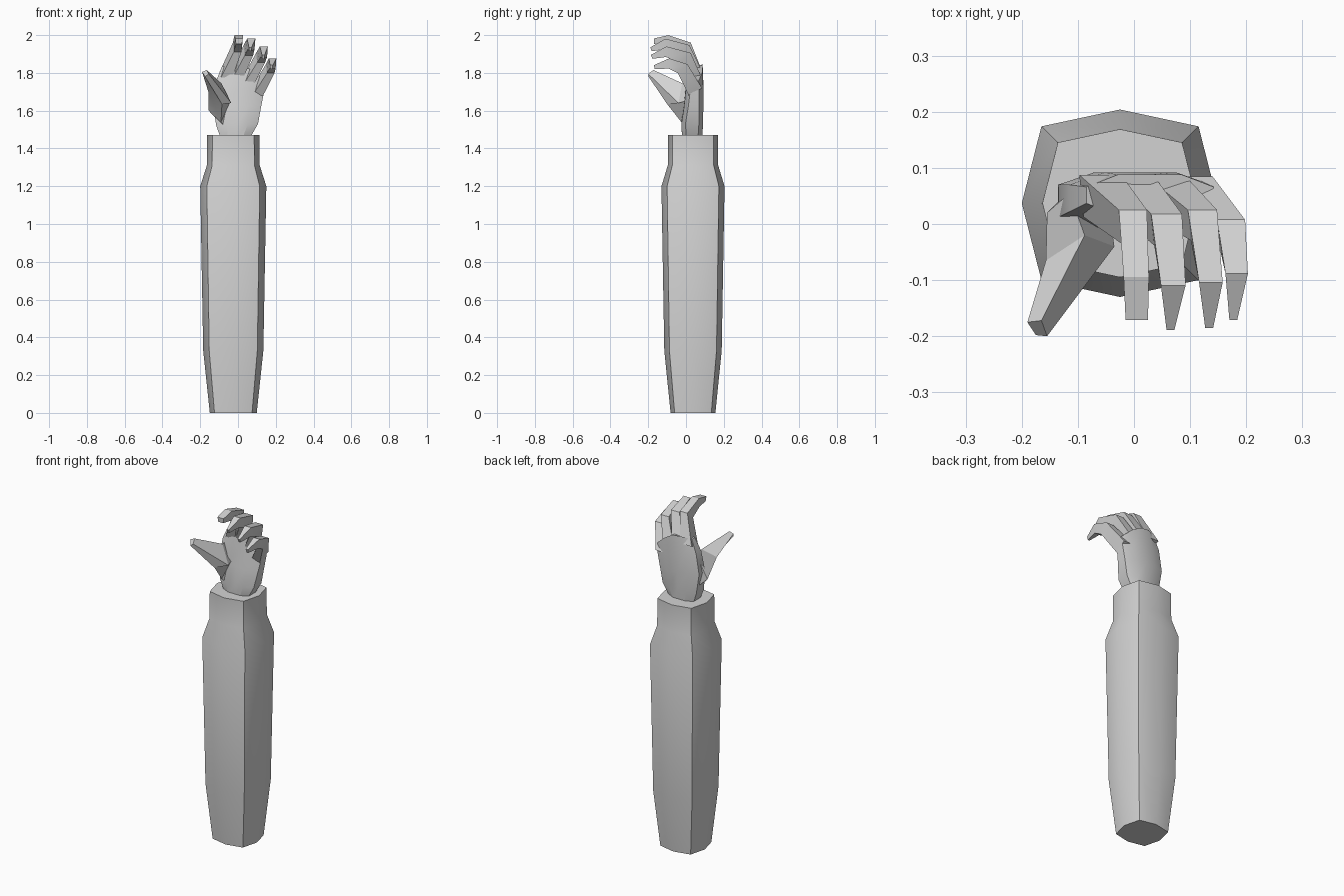
import bpy, bmesh, math
from mathutils import Vector

cube = bpy.data.objects.get("Cube")
if cube:
    bpy.data.objects.remove(cube, do_unlink=True)

mat = bpy.data.materials.new("light grey")
mat.use_nodes = True
grey = (0.65, 0.65, 0.65, 1)
mat.diffuse_color = grey
mat.node_tree.nodes["Principled BSDF"].inputs["Base Color"].default_value = grey


def loft(name, rings, angle):
    """Skin a closed tube through rings of equal point count, capped at both ends."""
    bm = bmesh.new()
    loops = [[bm.verts.new(p) for p in ring] for ring in rings]
    n = len(loops[0])
    for a, b in zip(loops, loops[1:]):
        for i in range(n):
            j = (i + 1) % n
            bm.faces.new((a[i], a[j], b[j], b[i]))
    bm.faces.new(loops[0][::-1])
    bm.faces.new(loops[-1])
    bmesh.ops.recalc_face_normals(bm, faces=bm.faces)
    mesh = bpy.data.meshes.new(name)
    bm.to_mesh(mesh)
    bm.free()
    mesh.materials.append(mat)
    obj = bpy.data.objects.new(name, mesh)
    bpy.context.collection.objects.link(obj)
    bpy.ops.object.select_all(action="DESELECT")
    obj.select_set(True)
    bpy.context.view_layer.objects.active = obj
    bpy.ops.object.shade_smooth_by_angle(angle=math.radians(angle))
    return obj


# Forearm: an eight-sided boxy sleeve scaled along its height
section = [(-0.14, 0.137), (0, 0.167), (0.14, 0.137), (0.175, 0),
           (0.14, -0.137), (0, -0.167), (-0.14, -0.137), (-0.175, 0)]
levels = [(0, 0.71), (0.33, 0.91), (1.2, 1), (1.31, 0.8), (1.47, 0.79)]
loft("forearm", [[(x * s - 0.025, y * s + 0.037, z) for x, y in section]
                 for z, s in levels], 40)

# Palm: rings across five columns, slanting down toward the little finger
palm = [  # left x, right x, left z, right z, front y, back y, arch
    (-0.09, 0.06, 1.45, 1.45, -0.02, 0.085, 0),
    (-0.115, 0.106, 1.52, 1.53, -0.025, 0.09, 0),
    (-0.135, 0.122, 1.64, 1.62, -0.01, 0.092, 0),
    (-0.115, 0.138, 1.76, 1.70, 0.0, 0.092, 0),
    (-0.085, 0.142, 1.835, 1.755, 0.015, 0.088, 0.045),
]
rings = []
for xl, xr, zl, zr, yf, yb, arch in palm:
    ring = []
    for side, cols in ((yf, range(5)), (yb, range(4, -1, -1))):
        for c in cols:
            t = c / 4
            bulge = math.sin(math.pi * t)
            edge = 0.022 * (1 - min(1, 2 * bulge))
            y = side + (edge if side == yf else -edge)
            ring.append((xl + (xr - xl) * t, y, zl + (zr - zl) * t + arch * bulge))
    rings.append(ring)
loft("palm", rings, 25)


def finger(name, path, widths, depths):
    """Curled tapering finger with a rectangular section across its path."""
    pts = [Vector(p) for p in path]
    rings = []
    for i, p in enumerate(pts):
        tangent = pts[min(i + 1, len(pts) - 1)] - pts[max(i - 1, 0)]
        tangent.x = 0
        up = Vector((1, 0, 0)).cross(tangent.normalized())
        out = Vector((widths[i] / 2, 0, 0))
        deep = up * depths[i] / 2
        rings.append([p - out - deep, p + out - deep, p + out * 0.8 + deep, p - out * 0.8 + deep])
    loft(name, rings, 20)


# Four fingers, each bent forward over the palm
finger("index_finger",
       [(-0.06, 0.05, 1.79), (-0.002, -0.005, 1.935), (0.004, -0.1, 1.972), (0.005, -0.17, 1.968)],
       (0.075, 0.05, 0.045, 0.04), (0.08, 0.078, 0.056, 0.028))
finger("middle_finger",
       [(0.0, 0.05, 1.79), (0.058, -0.01, 1.92), (0.07, -0.11, 1.953), (0.065, -0.185, 1.925)],
       (0.07, 0.055, 0.044, 0.014), (0.08, 0.078, 0.056, 0.022))
finger("ring_finger",
       [(0.055, 0.05, 1.75), (0.122, -0.002, 1.88), (0.137, -0.105, 1.912), (0.134, -0.182, 1.885)],
       (0.07, 0.052, 0.042, 0.014), (0.08, 0.075, 0.056, 0.022))
finger("little_finger",
       [(0.105, 0.05, 1.7), (0.173, -0.018, 1.822), (0.183, -0.09, 1.85), (0.177, -0.168, 1.83)],
       (0.07, 0.05, 0.04, 0.014), (0.08, 0.07, 0.054, 0.022))

# Thumb: broad root on the side of the palm, narrowing to a blunt tip
loft("thumb", [
    [(-0.105, 0.07, 1.55), (-0.07, 0.07, 1.75), (0.0, 0.03, 1.62), (-0.06, 0.0, 1.5)],
    [(-0.155, 0.02, 1.6), (-0.115, 0.055, 1.73), (-0.04, -0.005, 1.65), (-0.09, -0.025, 1.54)],
    [(-0.157, -0.065, 1.7), (-0.088, -0.02, 1.745), (-0.035, -0.04, 1.64), (-0.085, -0.1, 1.635)],
    [(-0.19, -0.175, 1.805), (-0.165, -0.172, 1.815), (-0.155, -0.2, 1.795), (-0.175, -0.198, 1.78)],
], 20)
